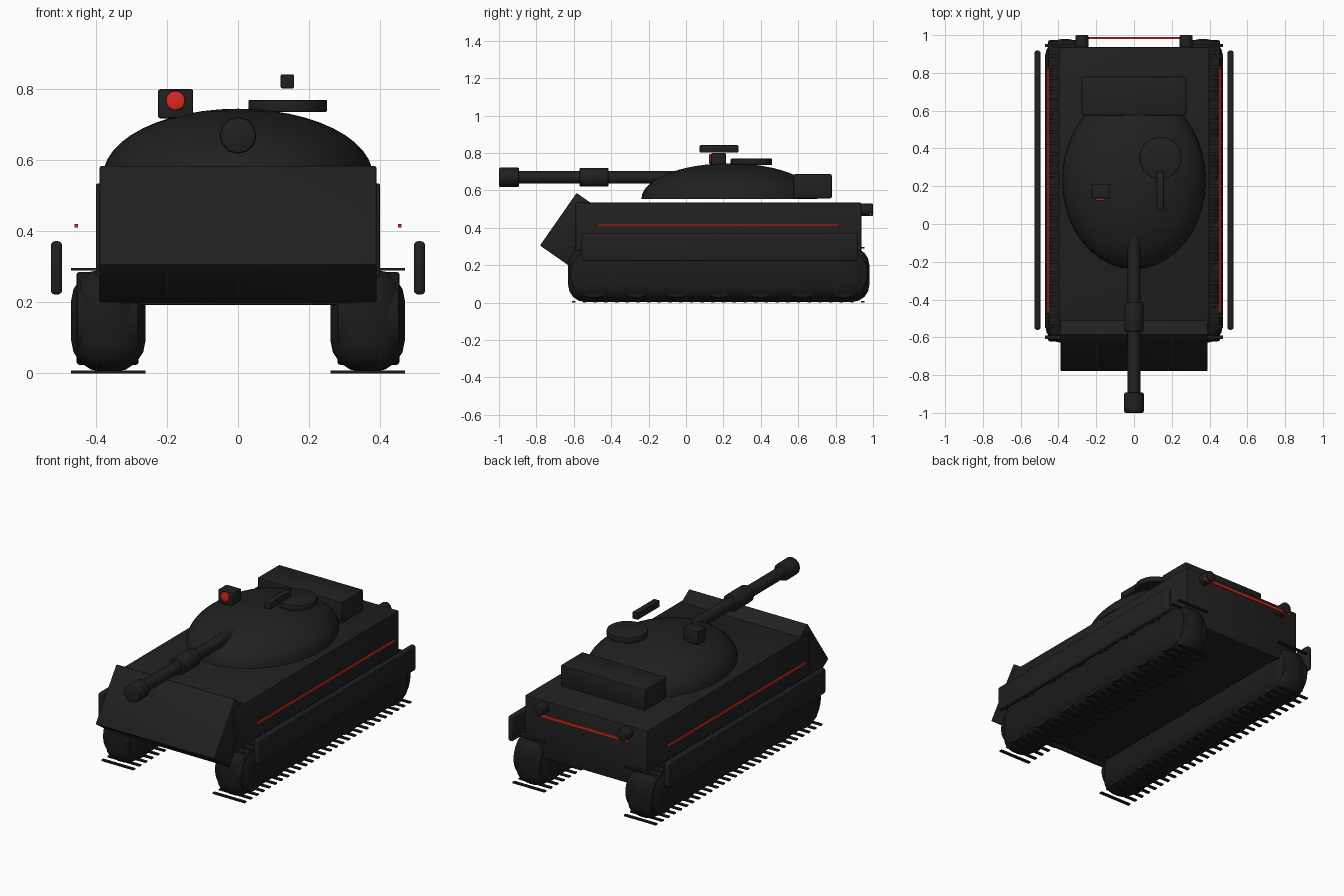
import bpy, bmesh, math
from mathutils import Matrix

if "Cube" in bpy.data.objects:
    bpy.data.objects.remove(bpy.data.objects["Cube"], do_unlink=True)


def material(name, r, g, b):
    m = bpy.data.materials.new(name)
    m.use_nodes = True
    m.diffuse_color = (r, g, b, 1)
    m.node_tree.nodes["Principled BSDF"].inputs["Base Color"].default_value = (r, g, b, 1)
    return m


armour = material("dark armour", 0.0145, 0.0145, 0.0145)
rubber = material("track rubber", 0.011, 0.011, 0.011)
red = material("signal red", 0.68, 0.022, 0.014)


def finish(name, mat, bevel=0, segments=2):
    ob = bpy.context.object
    ob.name = name
    ob.data.materials.append(mat)
    bpy.ops.object.transform_apply(location=False, rotation=True, scale=True)
    if bevel:
        mod = ob.modifiers.new("edge", "BEVEL")
        mod.width, mod.segments = bevel, segments
        bpy.ops.object.modifier_apply(modifier=mod.name)
    bpy.ops.object.shade_smooth_by_angle(angle=math.radians(35))


def box(name, mat, x, y, z, bevel=0.0, segments=2):
    """Box given by its (low, high) range on each axis."""
    ranges = (x, y, z)
    bpy.ops.mesh.primitive_cube_add(size=1, location=[(a + b) / 2 for a, b in ranges])
    bpy.context.object.scale = [b - a for a, b in ranges]
    finish(name, mat, bevel, segments)


def cylinder(name, mat, centre, radius, depth, axis="Z", sides=24, bevel=0.0):
    turn = {"X": (0, math.pi / 2, 0), "Y": (math.pi / 2, 0, 0), "Z": (0, 0, 0)}[axis]
    bpy.ops.mesh.primitive_cylinder_add(vertices=sides, radius=radius, depth=depth,
                                        location=centre, rotation=turn)
    finish(name, mat, bevel)


def span(side, a, b):
    return tuple(sorted((side * a, side * b)))


# Hull
box("hull", armour, (-0.4, 0.4), (-0.59, 0.937), (0.192, 0.535), 0.006)

# Sloped front plate: a thick slab leaning back
slope = math.atan2(0.28, 0.195)
bpy.ops.mesh.primitive_cube_add(size=1, location=(0, -0.604, 0.391))
plate = bpy.context.object
plate.scale = (0.78, 0.342, 0.192)
plate.rotation_euler = (slope, 0, 0)
finish("front_plate", armour, 0.006)

# Running gear on both sides
for side, label in ((1, "left"), (-1, "right")):
    box(label + "_track", rubber, span(side, 0.26, 0.47), (-0.63, 0.98),
        (0.004, 0.293), 0.09, 4)
    for i in range(7):
        cylinder(f"{label}_wheel_{i + 1}", rubber, (side * 0.367, -0.49 + i * 0.222, 0.155),
                 0.131, 0.175, "X", 24, 0.008)
    for i in range(28):
        y = -0.6 + i * 1.545 / 27
        for place, z in (("lower", 0.004), ("upper", 0.293)):
            box(f"{label}_{place}_link_{i + 1}", rubber, span(side, 0.26, 0.47),
                (y - 0.009, y + 0.009), (z - 0.004, z + 0.004))
    box(label + "_skirt", armour, span(side, 0.495, 0.527), (-0.56, 0.918),
        (0.222, 0.372), 0.012, 3)
    box(label + "_red_strip", red, span(side, 0.45, 0.46), (-0.47, 0.82), (0.41, 0.421))
    cylinder(label + "_exhaust", armour, (side * 0.276, 0.96, 0.497), 0.034, 0.08, "Y", 12, 0.007)

box("rear_red_strip", red, (-0.31, 0.31), (0.98, 0.991), (0.462, 0.478))

# Turret dome: upper half of a sphere, closed underneath, running back into the box
bm = bmesh.new()
bmesh.ops.create_uvsphere(bm, u_segments=40, v_segments=24, radius=1)
bmesh.ops.bisect_plane(bm, geom=bm.verts[:] + bm.edges[:] + bm.faces[:], dist=0.0001,
                       plane_co=(0, 0, 0), plane_no=(0, 0, 1), clear_inner=True)
bmesh.ops.holes_fill(bm, edges=[e for e in bm.edges if e.is_boundary])
bm.transform(Matrix.Diagonal((0.38, 0.47, 0.19, 1)))
mesh = bpy.data.meshes.new("turret")
bm.to_mesh(mesh)
bm.free()
turret = bpy.data.objects.new("turret", mesh)
turret.location = (0, 0.232, 0.555)
bpy.context.collection.objects.link(turret)
bpy.ops.object.select_all(action="DESELECT")
turret.select_set(True)
bpy.context.view_layer.objects.active = turret
finish("turret", armour)

box("turret_stowage_box", armour, (-0.277, 0.277), (0.575, 0.78), (0.558, 0.687), 0.008)

# Gun
cylinder("barrel", armour, (0, -0.45, 0.67), 0.034, 1.0, "Y", 16)
cylinder("barrel_sleeve", armour, (0, -0.492, 0.67), 0.051, 0.155, "Y", 12, 0.006)
cylinder("muzzle", armour, (0, -0.946, 0.67), 0.052, 0.108, "Y", 12, 0.008)

# Roof fittings
cylinder("hatch", armour, (0.14, 0.35, 0.753), 0.111, 0.034, "Z", 28, 0.005)
box("roof_gun", armour, (0.12, 0.158), (0.073, 0.28), (0.802, 0.842), 0.005)
box("sight_housing", armour, (-0.225, -0.126), (0.135, 0.213), (0.718, 0.8), 0.006)
cylinder("sight_lens", red, (-0.176, 0.136, 0.768), 0.028, 0.026, "Y", 20, 0.006)
